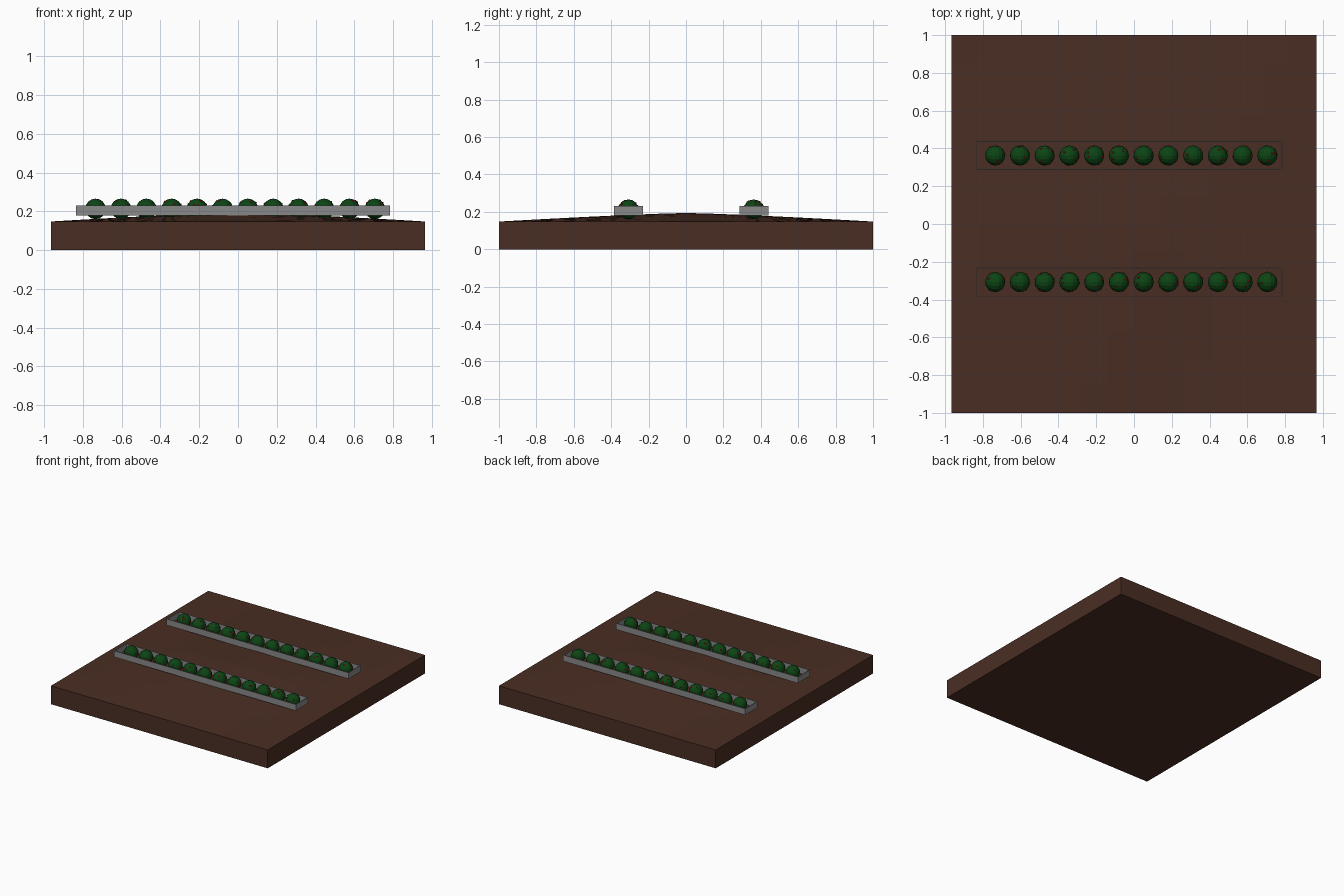
import bpy, bmesh, math, random
from mathutils import Vector, Matrix

if "Cube" in bpy.data.objects:
    bpy.data.objects.remove(bpy.data.objects["Cube"])

random.seed(7)

def material(name, rgb):
    m = bpy.data.materials.new(name)
    m.diffuse_color = (*rgb, 1)
    m.use_nodes = True
    m.node_tree.nodes["Principled BSDF"].inputs["Base Color"].default_value = m.diffuse_color
    return m

SOIL = material("soil brown", (0.068, 0.027, 0.017))
STONE = material("planter grey", (0.25, 0.25, 0.25))
LEAF = material("leaf green", (0.004, 0.058, 0.007))
BERRY = material("berry red", (0.5, 0.01, 0.01))

def finish(bm, name, mat):
    me = bpy.data.meshes.new(name)
    bmesh.ops.recalc_face_normals(bm, faces=bm.faces)
    bm.to_mesh(me)
    bm.free()
    me.materials.append(mat)
    ob = bpy.data.objects.new(name, me)
    bpy.context.collection.objects.link(ob)
    return ob

HX, HY = 0.965, 1.0

def ground_height(x, y):
    fx = 1 - min(1, abs(x) / HX) ** 1.25
    fy = 1 - min(1, abs(y) / HY) ** 1.25
    return 0.148 + 0.046 * fx * fy

# soil bed: closed slab with a gently mounded top
bm = bmesh.new()
N = 14
def sheet(height):
    return [[bm.verts.new((x, y, height(x, y)))
             for x in [HX * (2 * i / N - 1) for i in range(N + 1)]]
            for y in [HY * (2 * j / N - 1) for j in range(N + 1)]]
upper, lower = sheet(ground_height), sheet(lambda x, y: 0.0)
for g in (upper, lower):
    for j in range(N):
        for i in range(N):
            bm.faces.new((g[j][i], g[j][i + 1], g[j + 1][i + 1], g[j + 1][i]))
for k in range(N):
    for e in (0, N):
        bm.faces.new((upper[e][k], upper[e][k + 1], lower[e][k + 1], lower[e][k]))
        bm.faces.new((upper[k][e], upper[k + 1][e], lower[k + 1][e], lower[k][e]))
finish(bm, "soil_bed", SOIL)

# planter: thin open rectangular frame
def planter(name, x0, x1, y0, y1, z0, z1, t=0.005):
    bm = bmesh.new()
    rings = []
    for inset, z in ((0, z0), (0, z1), (t, z1), (t, z0)):
        a, b, c, d = x0 + inset, x1 - inset, y0 + inset, y1 - inset
        rings.append([bm.verts.new(p) for p in
                      ((a, c, z), (b, c, z), (b, d, z), (a, d, z))])
    for i in range(4):
        r, s = rings[i], rings[(i + 1) % 4]
        for k in range(4):
            n = (k + 1) % 4
            bm.faces.new((r[k], r[n], s[n], s[k]))
    finish(bm, name, STONE)

# bush: faceted ball, each cube side a 4 x 4 patch pushed out to the sphere
def add_bush(bm, c, r, n=4):
    cache = {}
    def vert(p):
        key = tuple(round(q, 4) for q in p)
        if key not in cache:
            d = Vector([math.tan(q * math.pi / 4) for q in p]).normalized()
            cache[key] = bm.verts.new(c + d * r)
        return cache[key]
    for axis in range(3):
        for sign in (-1, 1):
            def at(i, j):
                p = [0, 0, 0]
                p[axis] = sign
                p[(axis + 1) % 3] = 2 * i / n - 1
                p[(axis + 2) % 3] = 2 * j / n - 1
                return vert(p)
            for i in range(n):
                for j in range(n):
                    bm.faces.new((at(i, j), at(i + 1, j), at(i + 1, j + 1), at(i, j + 1)))

ROWS = {"front": -0.3075, "back": 0.3625}
for side, y in ROWS.items():
    planter(side + "_planter", -0.835, 0.785, y - 0.0775, y + 0.0775, 0.18, 0.23)
    bushes, berries = bmesh.new(), bmesh.new()
    for i in range(12):
        c = Vector((-0.735 + i * 0.131, y, 0.213))
        add_bush(bushes, c, 0.053)
        # berries scattered over the bush
        for _ in range(7):
            a, h = random.uniform(0, math.tau), random.uniform(-0.3, 0.85)
            w = math.sqrt(1 - h * h)
            p = c + Vector((w * math.cos(a), w * math.sin(a), h)) * 0.051
            bmesh.ops.create_icosphere(berries, subdivisions=1, radius=0.0065,
                                       matrix=Matrix.Translation(p))
    finish(bushes, side + "_bushes", LEAF)
    finish(berries, side + "_berries", BERRY)
